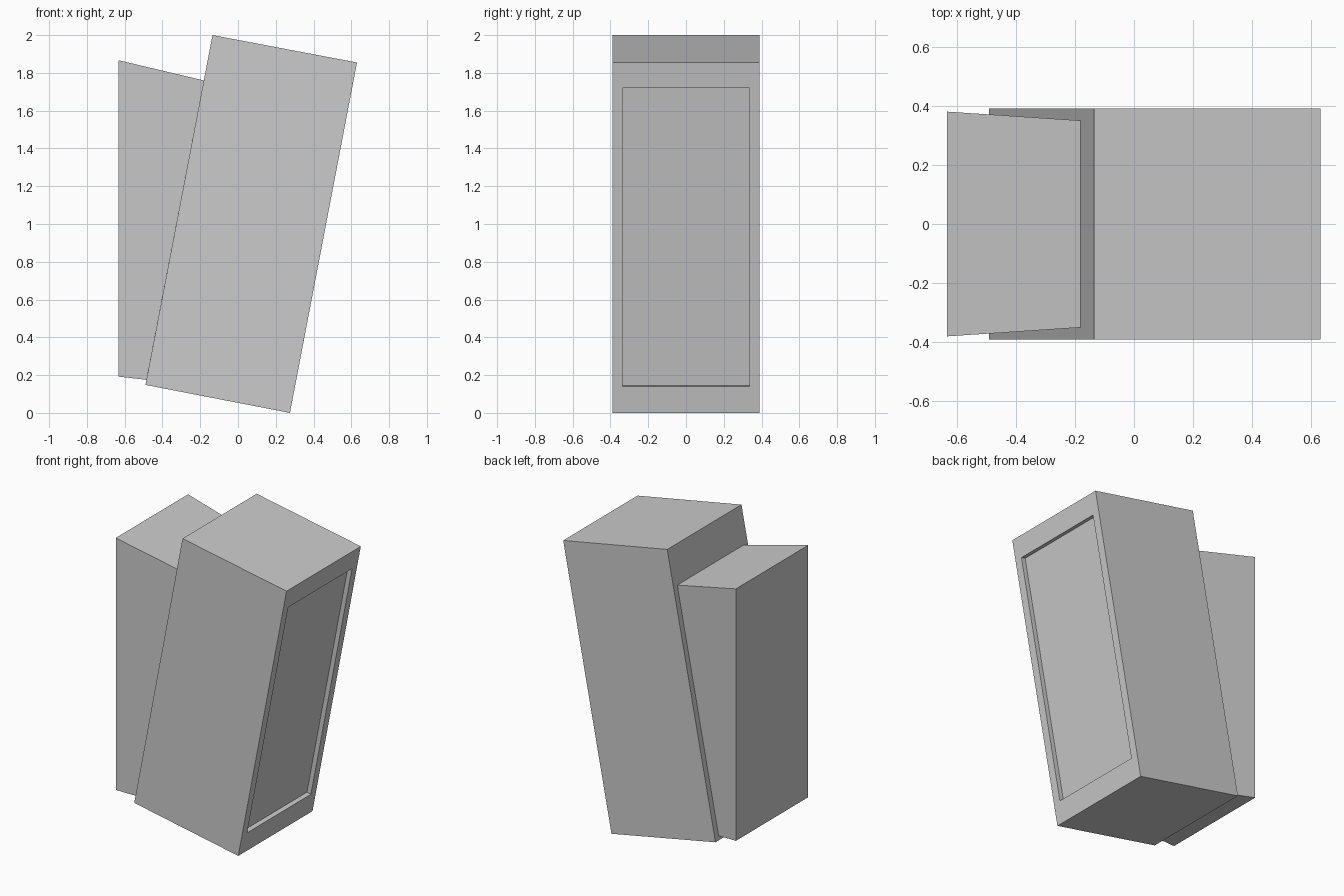
import bpy, bmesh
from mathutils import Vector

if "Cube" in bpy.data.objects:
    bpy.data.objects.remove(bpy.data.objects["Cube"])


def place(face, low, high, half_low, half_high):
    """Move a quad's corners to a low edge and a high edge, mirrored in y."""
    mid = face.calc_center_median().z
    for v in face.verts:
        (x, z), h = (low, half_low) if v.co.z < mid else (high, half_high)
        v.co = Vector((x, h if v.co.y > 0 else -h, z))


def inset(bm, face):
    bmesh.ops.inset_individual(bm, faces=[face], thickness=0.02)
    return face


def extrude(bm, face):
    return bmesh.ops.extrude_discrete_faces(bm, faces=[face])["faces"][0]


bm = bmesh.new()

# Tilted main body from its side profile
profile = [(-0.49, 0.148), (0.275, 0.0), (0.63, 1.855), (-0.135, 2.0)]
base = bm.faces.new([bm.verts.new((x, -0.39, z)) for x, z in profile])
geom = bmesh.ops.extrude_face_region(bm, geom=[base])["geom"]
bmesh.ops.translate(bm, vec=(0, 0.78, 0),
                    verts=[g for g in geom if isinstance(g, bmesh.types.BMVert)])
bmesh.ops.holes_fill(bm, edges=[e for e in bm.edges if e.is_boundary])
bmesh.ops.recalc_face_normals(bm, faces=bm.faces)
bm.normal_update()
screen = max(bm.faces, key=lambda f: f.calc_center_median().x)
back = min(bm.faces, key=lambda f: f.calc_center_median().x)

# Recessed screen panel
slope = (0.63 - 0.275) / 1.855
low, high = [(0.275 + slope * z, z) for z in (0.14, 1.72)]
inward = Vector((-0.98, 0, 0.19)) * 0.03
inset(bm, screen)
place(screen, low, high, 0.335, 0.335)
screen = extrude(bm, screen)
for v in screen.verts:
    v.co += inward

# Rear housing, flaring out to an upright back
inset(bm, back)
place(back, (-0.485, 0.175), (-0.181, 1.76), 0.35, 0.35)
back = extrude(bm, back)
place(back, (-0.633, 0.192), (-0.633, 1.867), 0.38, 0.38)

bmesh.ops.recalc_face_normals(bm, faces=bm.faces)
mesh = bpy.data.meshes.new("monitor_body")
bm.to_mesh(mesh)
bm.free()
bpy.context.collection.objects.link(bpy.data.objects.new("monitor_body", mesh))
